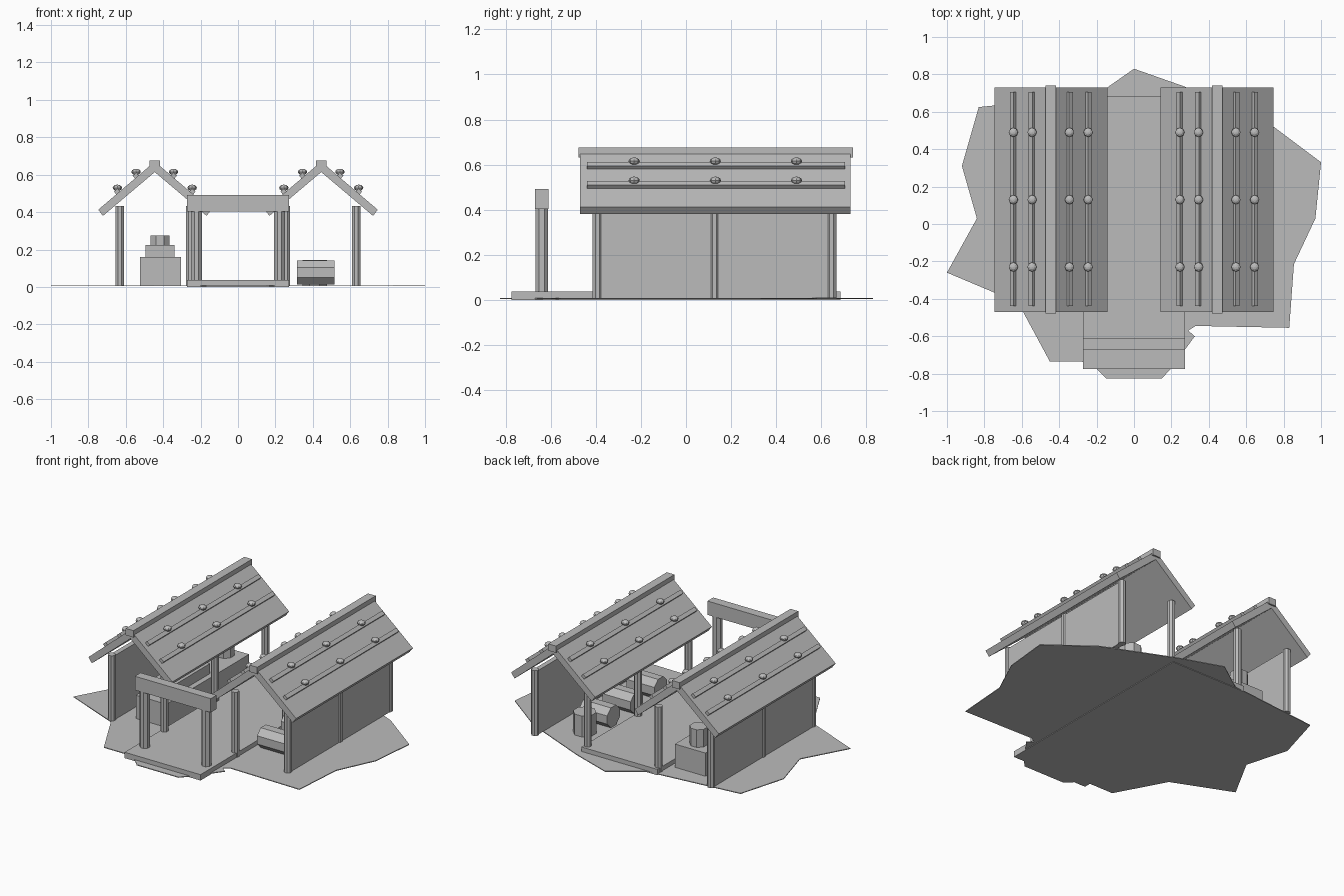
import bpy, bmesh, math
from mathutils import Matrix

cube = bpy.data.objects.get("Cube")
if cube:
    bpy.data.objects.remove(cube)

grey = bpy.data.materials.new("plain_grey")
grey.use_nodes = True
COLOUR = (0.5, 0.5, 0.5, 1)
grey.diffuse_color = COLOUR
grey.node_tree.nodes["Principled BSDF"].inputs["Base Color"].default_value = COLOUR


def finish(name, bm):
    bmesh.ops.recalc_face_normals(bm, faces=bm.faces)
    mesh = bpy.data.meshes.new(name)
    bm.to_mesh(mesh)
    bm.free()
    mesh.materials.append(grey)
    obj = bpy.data.objects.new(name, mesh)
    bpy.context.collection.objects.link(obj)
    return obj


def box(name, x, y, z):
    """Box from (low, high) ranges on each axis."""
    bm = bmesh.new()
    mid = [(a + b) / 2 for a, b in (x, y, z)]
    size = [b - a for a, b in (x, y, z)]
    bmesh.ops.create_cube(bm, size=1, matrix=Matrix.Translation(mid) @ Matrix.Diagonal((*size, 1)))
    return finish(name, bm)


def cylinder(name, centre, radius, length, axis="Z", sides=8):
    bm = bmesh.new()
    turn = Matrix.Rotation(math.pi / 2, 4, "Y") if axis == "X" else Matrix()
    spin = Matrix.Rotation(math.pi / sides, 4, "Z")
    bmesh.ops.create_cone(bm, cap_ends=True, segments=sides, radius1=radius, radius2=radius,
                          depth=length, matrix=Matrix.Translation(centre) @ turn @ spin)
    return finish(name, bm)


def prism(name, points, move):
    """Extrude a closed outline of 3D points along a vector."""
    bm = bmesh.new()
    face = bm.faces.new([bm.verts.new(p) for p in points])
    new = bmesh.ops.extrude_face_region(bm, geom=[face])["geom"]
    bmesh.ops.translate(bm, vec=move, verts=[v for v in new if isinstance(v, bmesh.types.BMVert)])
    return finish(name, bm)


# Irregular ground patch and the central walkway
outline = [(0, .83), (-.2, .69), (-.83, .625), (-.92, .31), (-.84, .03), (-1, -.26),
           (-.62, -.42), (-.45, -.735), (-.28, -.735), (-.2, -.775), (-.15, -.825),
           (.15, -.825), (.2, -.77), (.325, -.6), (.29, -.57), (.33, -.545), (.83, -.555),
           (.855, -.215), (.97, .03), (1, .33), (.72, .54), (.27, .735)]
prism("ground", [(x, y, .004) for x, y in outline], (0, 0, .005))
box("walkway", (-.273, .273), (-.775, .685), (0, .038))

# Entrance gate
box("gate_beam", (-.273, .273), (-.67, -.61), (.402, .492))
for side, label in ((-1, "right"), (1, "left")):
    cylinder(f"{label}_gate_post", (side * .222, -.64, .22), .031, .37)

# Two matching sheds
SLOPE = .85
ANGLE = math.atan(SLOPE)
RIDGE_X, RIDGE_Z = .445, .67
for side, label in ((-1, "right"), (1, "left")):
    cx = side * RIDGE_X
    chevron = [(-.302, .413), (0, RIDGE_Z), (.302, .413), (.277, .38), (0, .614), (-.277, .38)]
    prism(f"{label}_roof", [(cx + x, -.47, z) for x, z in chevron], (0, 1.2, 0))
    box(f"{label}_ridge_beam", (cx - .028, cx + .028), (-.478, .74), (.632, .676))
    # Posts on both sides and the outer wall
    for y in (-.392, .127, .645):
        for x in (.255, .633):
            cylinder(f"{label}_post", (side * x, y, .22), .024, .425)
    wx = side * .633
    box(f"{label}_outer_wall", (wx - .016, wx + .016), (-.392, .645), (.008, .425))
    # Roof battens with rounded studs
    for offset in (-.2, -.1, .1, .2):
        x = cx + offset
        z = RIDGE_Z - abs(offset) * SLOPE + .008
        tilt = Matrix.Rotation(math.copysign(ANGLE, offset), 4, "Y")
        bm = bmesh.new()
        bmesh.ops.create_cube(bm, size=1, matrix=Matrix.Translation((x, .133, z)) @ tilt
                              @ Matrix.Diagonal((.026, 1.145, .026, 1)))
        finish(f"{label}_batten", bm)
        for y in (-.23, .13, .49):
            bm = bmesh.new()
            bmesh.ops.create_uvsphere(bm, u_segments=8, v_segments=6, radius=1,
                                      matrix=Matrix.Translation((x, y, z + .022))
                                      @ Matrix.Diagonal((.025, .025, .017, 1)))
            finish(f"{label}_stud", bm)

# Logs and barrel in the left shed
for y in (-.19, .055, .295):
    cylinder("log", (.415, y, .077), .07, .2, axis="X")
cylinder("barrel", (.41, .455, .075), .07, .14)

# Workbench, crate and pot in the right shed
box("workbench", (-.525, -.305), (-.3, .55), (.008, .16))
box("crate", (-.495, -.34), (-.15, .2), (.16, .225))
cylinder("pot", (-.417, .465, .217), .055, .115)
